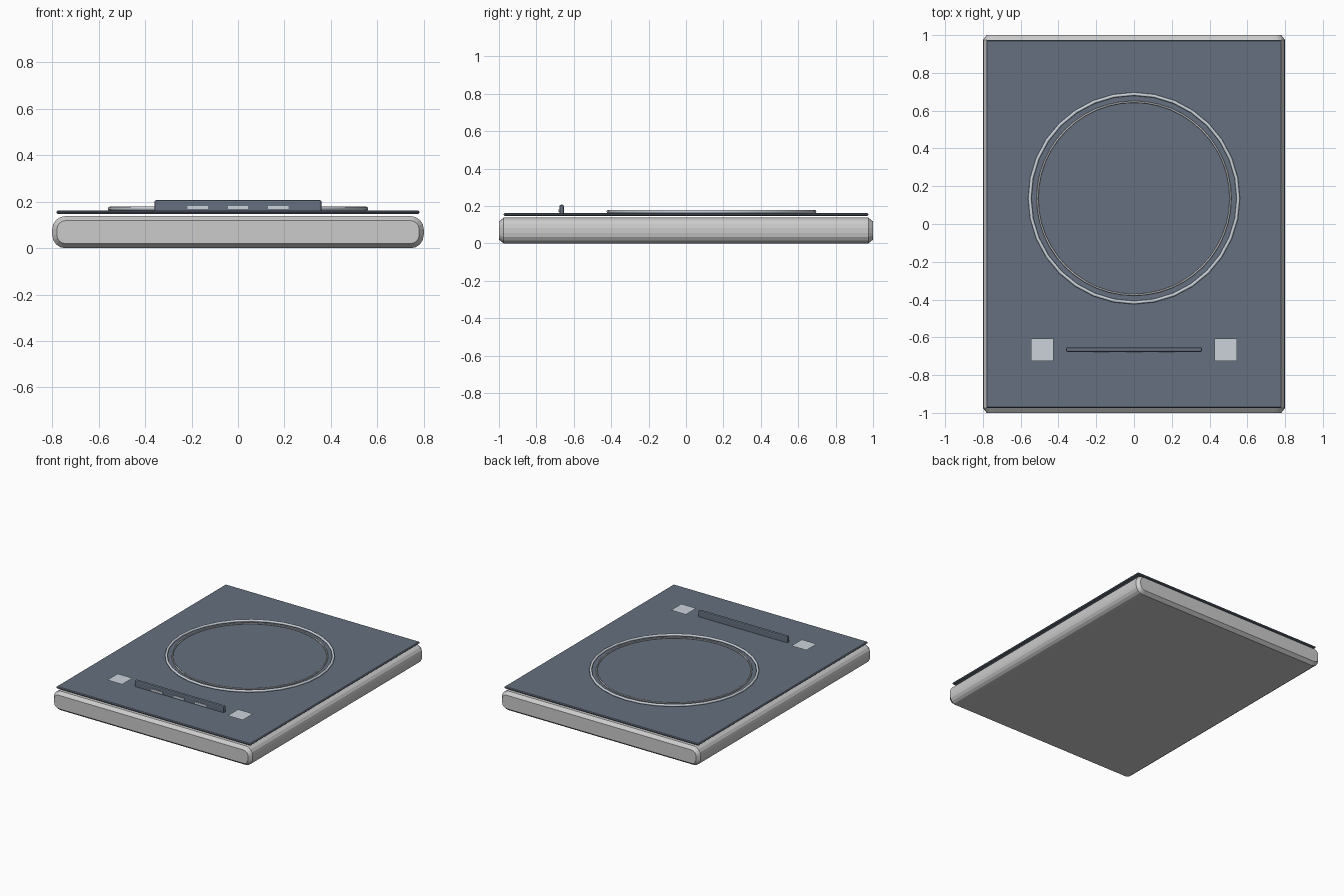
import bpy, bmesh, math

if "Cube" in bpy.data.objects:
    bpy.data.objects.remove(bpy.data.objects["Cube"])


def material(name, color):
    m = bpy.data.materials.new(name)
    m.diffuse_color = color
    m.use_nodes = True
    m.node_tree.nodes["Principled BSDF"].inputs["Base Color"].default_value = m.diffuse_color
    return m


dark = material("dark_glass", (0.13, 0.16, 0.21, 1))
pale = material("pale_mark", (0.6, 0.65, 0.7, 1))


def finish(name, bm, mat=None, loc=(0, 0, 0)):
    bmesh.ops.recalc_face_normals(bm, faces=bm.faces)
    me = bpy.data.meshes.new(name)
    bm.to_mesh(me)
    bm.free()
    ob = bpy.data.objects.new(name, me)
    ob.location = loc
    bpy.context.collection.objects.link(ob)
    if mat:
        me.materials.append(mat)
    return ob


def box(name, size, loc, mat=None, bevel=0, segments=1):
    bm = bmesh.new()
    bmesh.ops.create_cube(bm, size=1)
    bmesh.ops.scale(bm, vec=size, verts=bm.verts)
    ob = finish(name, bm, mat, loc)
    if bevel:
        mod = ob.modifiers.new("bevel", 'BEVEL')
        mod.width = bevel
        mod.segments = segments
    return ob


def ring(name, major, minor, sides, loc, mat=None):
    bpy.ops.mesh.primitive_torus_add(major_radius=major, minor_radius=minor,
                                     major_segments=sides, minor_segments=8, location=loc)
    ob = bpy.context.object
    ob.name = name
    if mat:
        ob.data.materials.append(mat)
    bpy.ops.object.shade_smooth_by_angle(angle=math.radians(50))


def rounded_rect(hw, hh, r, seg=4):
    pts = []
    for k, (sx, sz) in enumerate([(1, 1), (-1, 1), (-1, -1), (1, -1)]):
        for i in range(seg + 1):
            a = math.pi / 2 * (k + i / seg)
            pts.append((sx * (hw - r) + r * math.cos(a), sz * (hh - r) + r * math.sin(a)))
    return pts


# body: rounded profile run front to back, with chamfered ends
bm = bmesh.new()
loops = []
for y, inset in [(-1, 0.02), (-0.975, 0), (0.975, 0), (1, 0.02)]:
    pts = rounded_rect(0.8 - inset, 0.069 - inset, 0.056 - inset)
    loops.append([bm.verts.new((x, y, z + 0.069)) for x, z in pts])
for a, b in zip(loops, loops[1:]):
    for i in range(len(a)):
        j = (i + 1) % len(a)
        bm.faces.new((a[i], a[j], b[j], b[i]))
bm.faces.new(loops[0])
bm.faces.new(loops[-1])
finish("body", bm)

# thin glass top floating just above the body
box("glass_top", (1.564, 1.95, 0.014), (0, 0, 0.155), dark, 0.005)

# cooking zone rings
ring("zone_outer_ring", 0.552, 0.009, 32, (0, 0.136, 0.170), pale)
ring("zone_inner_ring", 0.511, 0.005, 48, (0, 0.136, 0.168))

# upright display strip with three marks
box("display", (0.72, 0.024, 0.06), (0, -0.665, 0.177), dark, 0.008, 2)
for i in (-1, 0, 1):
    box(f"display_mark_{i + 2}", (0.088, 0.006, 0.014), (i * 0.174, -0.678, 0.175), pale)

# flat touch buttons
for side, s in (("left", -1), ("right", 1)):
    bm = bmesh.new()
    bmesh.ops.create_grid(bm, x_segments=1, y_segments=1, size=0.06)
    finish(f"button_{side}", bm, pale, (s * 0.485, -0.665, 0.177))
